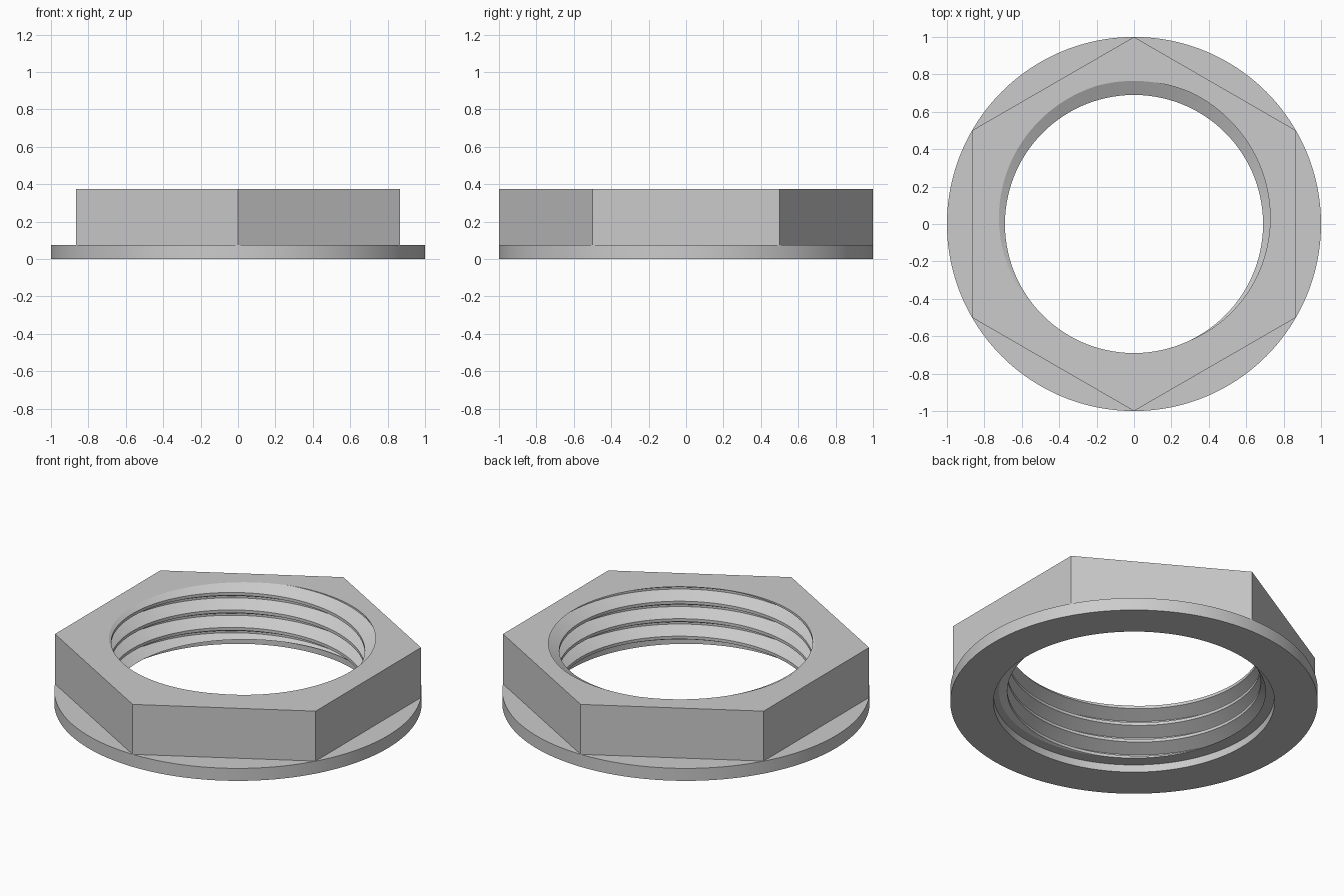
import bpy
import bmesh
from math import tau, pi, cos, sin, radians

if "Cube" in bpy.data.objects:
    bpy.data.objects.remove(bpy.data.objects["Cube"], do_unlink=True)

SEGMENTS = 192
FLANGE_R, FLANGE_TOP, TOP = 1.0, 0.075, 0.375
MAJOR, MINOR, PITCH = 0.765, 0.69, 0.105
BORE_TOP = 0.045                    # plain bore below the thread
ROOT_FLAT, CREST_FLAT = 0.11, 0.17  # shares of one pitch
PHASE = radians(85)                 # where the groove meets the top face

steel = bpy.data.materials.new("plain grey metal")
steel.use_nodes = True
steel.diffuse_color = (0.6, 0.6, 0.6, 1)
steel.node_tree.nodes["Principled BSDF"].inputs["Base Color"].default_value = (0.6, 0.6, 0.6, 1)


def hex_radius(t):
    """Radius of the hexagon outline, corners on the y axis."""
    return FLANGE_R * cos(pi / 6) / cos((t + pi / 6) % (pi / 3) - pi / 6)


def groove_centre(t):
    return TOP + PITCH * (t - PHASE) / tau


def thread_radius(t, z):
    """Trapezoid thread section along a right-handed helix."""
    p = ((z - groove_centre(t)) / PITCH) % 1
    d = min(p, 1 - p)
    a, b = ROOT_FLAT / 2, 0.5 - CREST_FLAT / 2
    f = min(1, max(0, (d - a) / (b - a)))
    return MAJOR + (MINOR - MAJOR) * f


def flange_profile(t):
    return [(MAJOR, BORE_TOP), (MAJOR, 0), (FLANGE_R, 0),
            (FLANGE_R, FLANGE_TOP), (hex_radius(t), FLANGE_TOP)]


def hex_profile(t):
    r = hex_radius(t)
    return [(r, FLANGE_TOP), (r, TOP), (thread_radius(t, TOP), TOP)]


def thread_profile(t):
    a, b = ROOT_FLAT / 2, 0.5 - CREST_FLAT / 2
    points = []
    for turn in range(2, -7, -1):
        for step in (b, a, -a, -b):
            z = groove_centre(t) + PITCH * (turn + step)
            z = min(TOP, max(BORE_TOP, z))
            points.append((thread_radius(t, z), z))
    return points + [(MAJOR, BORE_TOP)]


def sweep(name, profile):
    """Sweep an angle-dependent profile once around the z axis."""
    bm = bmesh.new()
    columns = []
    for i in range(SEGMENTS + 1):
        t = tau * i / SEGMENTS
        columns.append([bm.verts.new((r * cos(t), r * sin(t), z)) for r, z in profile(t)])
    for c, n in zip(columns, columns[1:]):
        for k in range(len(c) - 1):
            bm.faces.new((c[k], n[k], n[k + 1], c[k + 1]))
    bmesh.ops.remove_doubles(bm, verts=bm.verts, dist=0.0001)
    mesh = bpy.data.meshes.new(name)
    bm.to_mesh(mesh)
    bm.free()
    mesh.materials.append(steel)
    obj = bpy.data.objects.new(name, mesh)
    bpy.context.collection.objects.link(obj)
    bpy.ops.object.select_all(action="DESELECT")
    obj.select_set(True)
    bpy.context.view_layer.objects.active = obj
    bpy.ops.object.shade_smooth_by_angle(angle=radians(25))
    return obj


# Round flange with plain bore, hexagonal body, helical inner thread
sweep("round_flange", flange_profile)
sweep("hex_body", hex_profile)
sweep("inner_thread", thread_profile)
